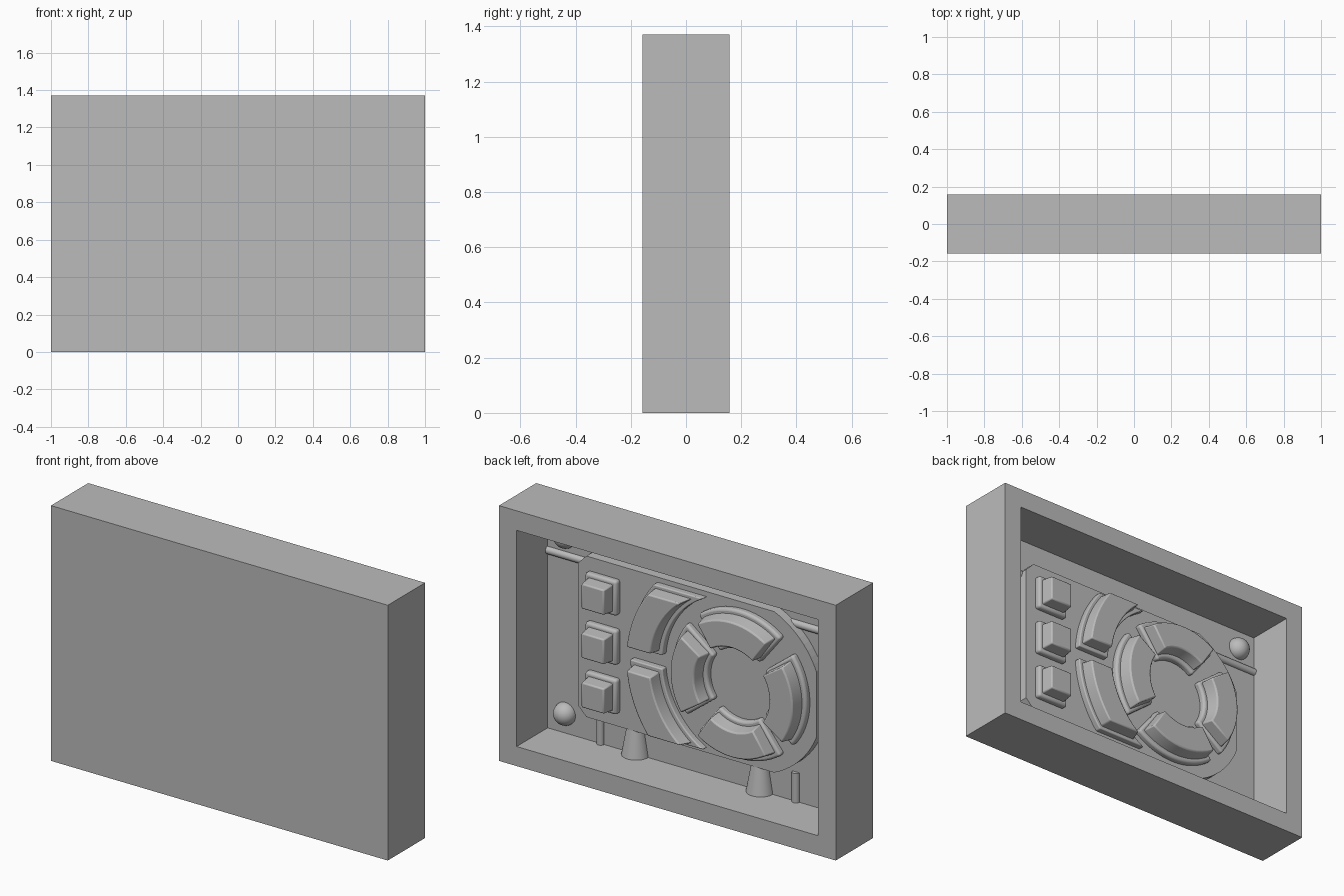
import bpy, bmesh
from math import sin, cos, asin, radians, pi, sqrt
from mathutils import Matrix, Vector

old = bpy.data.objects.get("Cube")
if old:
    bpy.data.objects.remove(old)

grey = bpy.data.materials.new("plain_grey")
grey.use_nodes = True
grey.diffuse_color = (0.5, 0.5, 0.5, 1)
grey.node_tree.nodes["Principled BSDF"].inputs["Base Color"].default_value = (0.5, 0.5, 0.5, 1)

W, D, H = 2.0, 0.316, 1.37          # tray size
WALL = 0.105
FLOOR = -0.105                      # recessed floor
PLATE = -0.055                      # face of the keypad plate
FLANGE = -0.022
TIP = 0.045
MID = H / 2
RING_X = -0.3


def finish(name, bm, bevel=0, segments=2, smooth=False):
    bmesh.ops.recalc_face_normals(bm, faces=bm.faces)
    mesh = bpy.data.meshes.new(name)
    bm.to_mesh(mesh)
    bm.free()
    ob = bpy.data.objects.new(name, mesh)
    bpy.context.collection.objects.link(ob)
    mesh.materials.append(grey)
    if bevel:
        mod = ob.modifiers.new("Rounding", 'BEVEL')
        mod.width, mod.segments = bevel, segments
        mod.limit_method = 'ANGLE'
        mod.angle_limit = radians(35)
    if smooth:
        bpy.ops.object.select_all(action='DESELECT')
        ob.select_set(True)
        bpy.context.view_layer.objects.active = ob
        bpy.ops.object.shade_smooth_by_angle(angle=radians(35))
    return ob


def loft(name, base, tip, y0, y1, **kw):
    """Solid between two outlines of (x, z) points, running along y."""
    bm = bmesh.new()
    a = [bm.verts.new((x, y0, z)) for x, z in base]
    b = [bm.verts.new((x, y1, z)) for x, z in tip]
    bm.faces.new(a)
    bm.faces.new(b)
    for i in range(len(a)):
        j = (i + 1) % len(a)
        bm.faces.new((a[i], a[j], b[j], b[i]))
    return finish(name, bm, **kw)


def half_round(name, r0, r1, length, matrix):
    """Cone or rod lying half sunk in the floor."""
    bm = bmesh.new()
    bmesh.ops.create_cone(bm, cap_ends=True, segments=32, radius1=r0, radius2=r1,
                          depth=length, matrix=matrix)
    clip(bm)
    return finish(name, bm, smooth=True)


def clip(bm):
    bmesh.ops.bisect_plane(bm, geom=bm.verts[:] + bm.edges[:] + bm.faces[:],
                           plane_co=(0, FLOOR - 0.005, 0), plane_no=(0, -1, 0), clear_outer=True)


def square(x, z, h):
    return [(x - h, z - h), (x + h, z - h), (x + h, z + h), (x - h, z + h)]


def arc(r, a0, a1, n=20):
    return [(RING_X + r * cos(a0 + (a1 - a0) * i / n), MID + r * sin(a0 + (a1 - a0) * i / n))
            for i in range(n + 1)]


def ring_key(mid, half, r0, r1):
    return arc(r1, mid - half, mid + half) + arc(r0, mid + half, mid - half)


def side_key(sign, r0, r1, z0, z1):
    """Ring slice trimmed level at two heights."""
    return (arc(r1, sign * asin(z0 / r1), sign * asin(z1 / r1)) +
            arc(r0, sign * asin(z1 / r0), sign * asin(z0 / r0)))


def key(name, flange, base, tip):
    loft(name + "_flange", flange, flange, PLATE - 0.01, FLANGE, bevel=0.014, segments=3, smooth=True)
    loft(name + "_body", base, tip, FLANGE - 0.01, TIP, bevel=0.007, smooth=True)


# Open tray: a block with its back face inset and pushed in
bm = bmesh.new()
bmesh.ops.create_cube(bm, size=1, matrix=Matrix.Translation((0, 0, MID)) @ Matrix.Diagonal((W, D, H, 1)))
back = max(bm.faces, key=lambda f: f.calc_center_median().y)
bmesh.ops.inset_region(bm, faces=[back], thickness=WALL, use_even_offset=True)
pushed = bmesh.ops.extrude_face_region(bm, geom=[back])["geom"]
bmesh.ops.delete(bm, geom=[back], context='FACES_ONLY') if back.is_valid else None
for v in (g for g in pushed if isinstance(g, bmesh.types.BMVert)):
    v.co.y = FLOOR
finish("tray", bm)

# Keypad plate: chamfered at one end, rounded around the key ring at the other
R, HH, X0, X1, C = 0.47, 0.432, -0.735, 0.68, 0.05
t0 = pi - asin(HH / R)
t1 = pi - asin(sqrt(R * R - (X0 - RING_X) ** 2) / R)
outline = [(X1 - C, MID - HH), (X1, MID - HH + C), (X1, MID + HH - C), (X1 - C, MID + HH)]
outline += arc(R, t0, t1, 10) + arc(R, 2 * pi - t1, 2 * pi - t0, 10)
loft("keypad_plate", outline, outline, FLOOR - 0.005, PLATE)

# Square keys
for i in range(3):
    z = MID + (i - 1) * 0.265
    key(f"square_key_{i + 1}", square(0.524, z, 0.094), square(0.524, z, 0.074), square(0.524, z, 0.067))

# Ring of four keys
for i, side in enumerate(("left", "top", "right", "bottom")):
    m = i * pi / 2
    key(f"ring_key_{side}", ring_key(m, radians(38), 0.19, 0.398),
        ring_key(m, radians(35), 0.212, 0.375), ring_key(m, radians(34), 0.225, 0.362))

# Pair of curved keys beside the ring
for sign, side in ((1, "upper"), (-1, "lower")):
    key(f"curved_key_{side}", side_key(sign, 0.458, 0.65, 0.036, 0.405),
        side_key(sign, 0.478, 0.632, 0.056, 0.388), side_key(sign, 0.487, 0.625, 0.064, 0.38))

# Locating domes in the corners
for sx, x in (("left", 0.79), ("right", -0.79)):
    for sz, z in (("lower", 0.21), ("upper", H - 0.21)):
        bm = bmesh.new()
        bmesh.ops.create_uvsphere(bm, u_segments=32, v_segments=16, radius=0.06,
                                  matrix=Matrix.Translation((x, FLOOR, z)))
        clip(bm)
        finish(f"locating_dome_{sz}_{sx}", bm, smooth=True)

# Cross rod, upright rods and pouring cones
half_round("cross_rod", 0.02, 0.02, W - 2 * WALL + 0.02,
           Matrix.Translation((0, FLOOR, 1.06)) @ Matrix.Rotation(pi / 2, 4, 'Y'))
low, high = WALL - 0.01, MID - HH + 0.01
for side, s in (("left", 1), ("right", -1)):
    half_round(f"upright_rod_{side}", 0.021, 0.021, high - low,
               Matrix.Translation((s * 0.58, FLOOR, (low + high) / 2)))
    half_round(f"pouring_cone_{side}", 0.074, 0.044, high - low,
               Matrix.Translation((s * 0.37, FLOOR, (low + high) / 2)))
